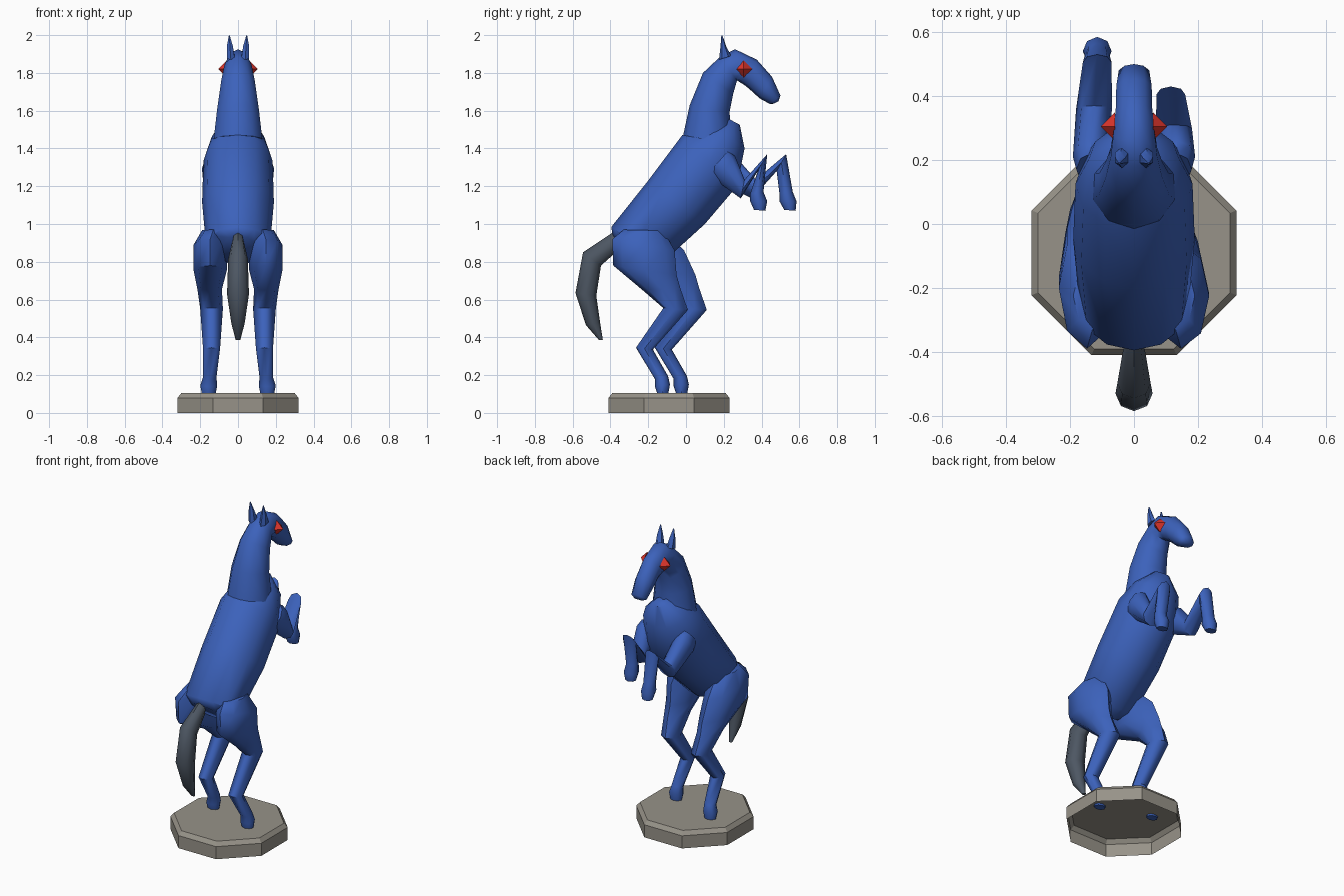
import bpy, bmesh
from math import sin, cos, pi, radians
from mathutils import Vector

cube = bpy.data.objects.get("Cube")
if cube:
    bpy.data.objects.remove(cube, do_unlink=True)


def material(name, rgb):
    m = bpy.data.materials.new(name)
    m.use_nodes = True
    m.diffuse_color = (*rgb, 1)
    m.node_tree.nodes["Principled BSDF"].inputs["Base Color"].default_value = (*rgb, 1)
    return m


blue = material("coat blue", (.045, .122, .5))
slate = material("tail slate", (.075, .095, .125))
red = material("eye red", (.72, .035, .025))
stone = material("plinth stone", (.31, .29, .25))


def skin(name, rings, mat, first_cap=True, smooth=True):
    """Bridge a list of point rings into one closed shape."""
    bm = bmesh.new()
    loops = [[bm.verts.new(p) for p in ring] for ring in rings]
    n = len(loops[0])
    for a, b in zip(loops, loops[1:]):
        for i in range(n):
            j = (i + 1) % n
            bm.faces.new((a[i], a[j], b[j], b[i]))
    if first_cap:
        bm.faces.new(loops[0])
    bm.faces.new(loops[-1])
    bmesh.ops.recalc_face_normals(bm, faces=bm.faces)
    mesh = bpy.data.meshes.new(name)
    bm.to_mesh(mesh)
    bm.free()
    mesh.materials.append(mat)
    ob = bpy.data.objects.new(name, mesh)
    bpy.context.collection.objects.link(ob)
    if smooth:
        bpy.ops.object.select_all(action='DESELECT')
        ob.select_set(True)
        bpy.context.view_layer.objects.active = ob
        bpy.ops.object.shade_smooth_by_angle(angle=radians(50))
    return ob


def section(ay, az, by, bz, w, x=0, n=8):
    """Oval between two points of the side profile, with half width w."""
    a, b = Vector((x, ay, az)), Vector((x, by, bz))
    c, h = (a + b) / 2, (b - a) / 2
    return [c + h * cos(2 * pi * i / n) + Vector((w * sin(2 * pi * i / n), 0, 0))
            for i in range(n)]


def limb(name, profile, side, back_shift, front_shift):
    """Leg from profile rows (ay, az, by, bz, w, x), shifted along y."""
    rings = [section(ay + sa, az, by + sb, bz, w, x * side)
             for (ay, az, by, bz, w, x), sa, sb in zip(profile, back_shift, front_shift)]
    skin(name, rings, blue)


# Plinth: hollow octagon with a chamfered rim
def octagon(apothem, z):
    r = apothem / cos(pi / 8)
    return [(r * cos(pi / 8 + i * pi / 4), r * sin(pi / 8 + i * pi / 4) - .09, z)
            for i in range(8)]


skin("plinth", [octagon(.32, 0), octagon(.32, .08), octagon(.3, .105)],
     stone, first_cap=False, smooth=False)

# Barrel of the body, rump to chest
body = [(-.39, .94, -.2, .78, .1), (-.395, .985, -.12, .8, .17),
        (-.2, 1.23, .1, 1.0, .19), (-.02, 1.47, .27, 1.2, .183),
        (.1, 1.52, .31, 1.4, .14), (.22, 1.56, .285, 1.525, .045)]
skin("body", [section(*r, n=12) for r in body], blue)

# Neck and head
neck = [(-.015, 1.47, .25, 1.42, .135), (.02, 1.63, .23, 1.59, .115),
        (.09, 1.8, .25, 1.69, .093), (.18, 1.885, .27, 1.76, .076),
        (.26, 1.925, .31, 1.735, .068), (.375, 1.87, .335, 1.715, .06),
        (.455, 1.78, .39, 1.665, .058), (.5, 1.68, .445, 1.635, .05),
        (.49, 1.65, .465, 1.637, .025)]
skin("neck_and_head", [section(*r, n=10) for r in neck], blue)

# Tail
tail = [(-.38, .96, -.36, .86, .03), (-.545, .85, -.45, .78, .052),
        (-.585, .635, -.475, .62, .058), (-.53, .465, -.455, .48, .035),
        (-.46, .385, -.44, .385, .012)]
skin("tail", [section(*r) for r in tail], slate)

# Ears and eyes
ear = [(.175, 1.87, .24, 1.89, .024, .038), (.183, 1.945, .215, 1.935, .018, .043),
       (.187, 1.998, .193, 1.998, .003, .046)]
for side, label in ((1, "left"), (-1, "right")):
    skin(label + "_ear", [section(*r[:5], x=r[5] * side, n=6) for r in ear], blue)
    bpy.ops.mesh.primitive_cone_add(vertices=4, radius1=.045, depth=.045,
                                    location=(side * .082, .305, 1.82),
                                    rotation=(0, side * pi / 2, 0))
    eye = bpy.context.object
    eye.name = label + "_eye"
    eye.data.materials.append(red)

# Hind legs: one stands slightly further forward
hind = [(-.33, .97, -.12, .965, .06, .13), (-.39, .92, -.06, .86, .088, .147),
        (-.385, .78, -.05, .73, .088, .147), (-.23, .65, -.03, .66, .065, .15),
        (-.12, .555, .01, .545, .06, .14), (-.265, .345, -.175, .335, .045, .14),
        (-.165, .18, -.095, .195, .036, .15), (-.165, .14, -.085, .15, .045, .155),
        (-.15, .095, -.095, .095, .035, .155)]
still = [0] * len(hind)
limb("left_hind_leg", hind, 1, still, still)
limb("right_hind_leg", hind, -1, [0, 0, 0] + [.1] * 6, [0, .05] + [.1] * 7)

# Raised forelegs: one reaches further out
fore = [(.12, 1.27, .22, 1.385, .045, .135), (.16, 1.23, .26, 1.36, .056, .135),
        (.29, 1.135, .31, 1.235, .056, .125), (.38, 1.28, .43, 1.37, .045, .115),
        (.34, 1.16, .41, 1.17, .038, .115), (.34, 1.12, .43, 1.12, .045, .115),
        (.36, 1.075, .42, 1.07, .035, .115)]
limb("left_foreleg", fore, 1, still, still)
reach = [0, 0, .06, .1, .155, .155, .16]
limb("right_foreleg", fore, -1, reach, reach)
